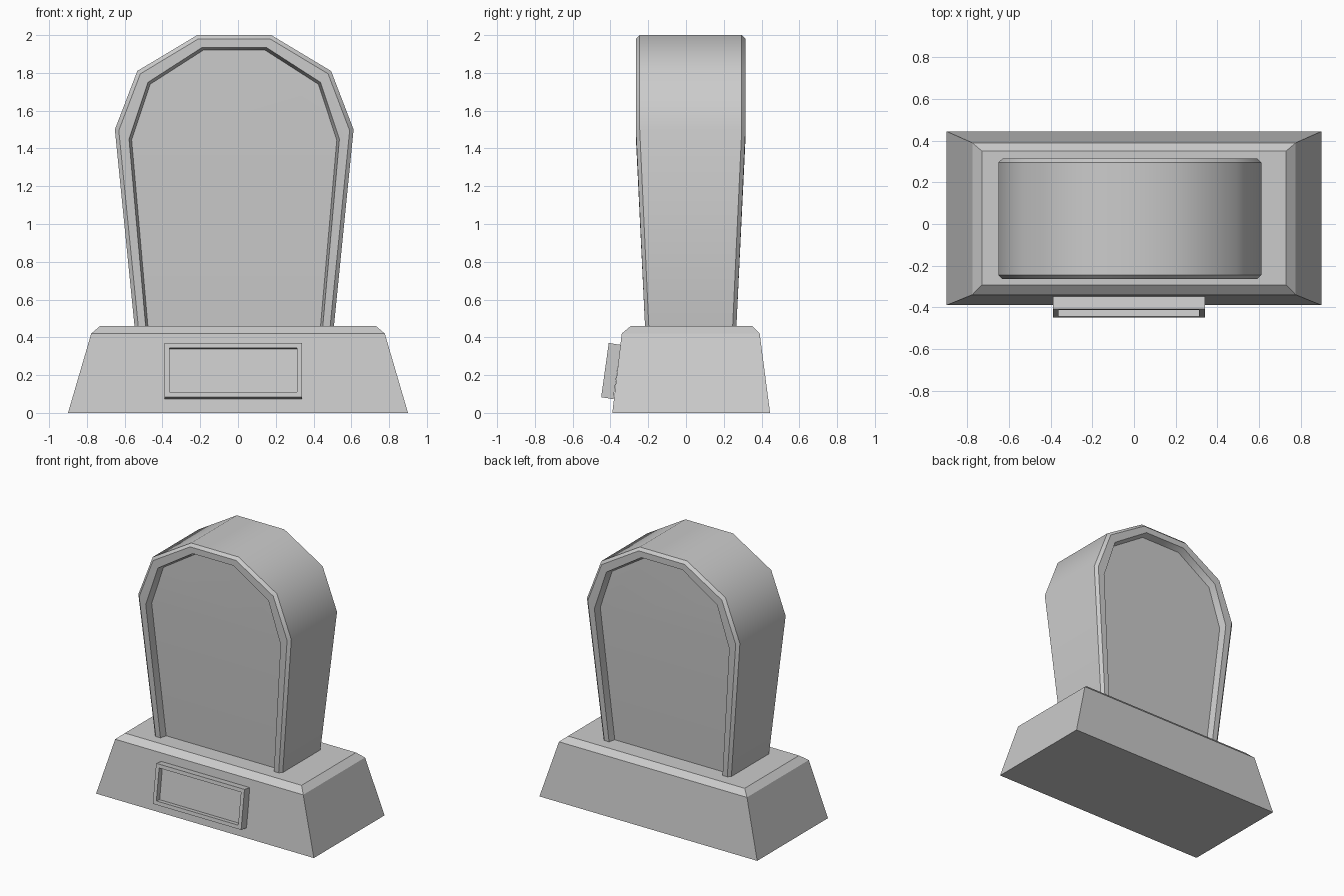
import bpy, bmesh, math
from mathutils import Vector

if "Cube" in bpy.data.objects:
    bpy.data.objects.remove(bpy.data.objects["Cube"])


def make_object(name, bm, smooth_angle=None):
    bmesh.ops.recalc_face_normals(bm, faces=bm.faces)
    mesh = bpy.data.meshes.new(name)
    bm.to_mesh(mesh)
    bm.free()
    ob = bpy.data.objects.new(name, mesh)
    bpy.context.collection.objects.link(ob)
    if smooth_angle:
        bpy.context.view_layer.objects.active = ob
        ob.select_set(True)
        bpy.ops.object.shade_smooth_by_angle(angle=math.radians(smooth_angle))
        ob.select_set(False)
    return ob


def bridge(bm, a, b, closed=False):
    n = len(a)
    for i in range(n if closed else n - 1):
        j = (i + 1) % n
        bm.faces.new((a[i], a[j], b[j], b[i]))


# plinth: tapered block with a chamfered top
bm = bmesh.new()
rings = []
for x, y0, y1, z in [(0.9, -0.39, 0.445, 0), (0.777, -0.34, 0.39, 0.42), (0.73, -0.292, 0.35, 0.46)]:
    rings.append([bm.verts.new(p) for p in
                  [(-x, y0, z), (x, y0, z), (x, y1, z), (-x, y1, z)]])
bridge(bm, rings[0], rings[1], True)
bridge(bm, rings[1], rings[2], True)
bm.faces.new(rings[0])
bm.faces.new(rings[2])
make_object("plinth", bm)

# headstone: arched slab, rim and recessed panel on both faces
CX, CY = -0.02, 0.025
HALF_DEPTH = [0.242, 0.29, 0.29, 0.29]   # thinner at the foot
OUTER = [(0.528, 0.46), (0.632, 1.5), (0.513, 1.81), (0.196, 2.0)]
CHAMFER = [(0.508, 0.46), (0.611, 1.495), (0.497, 1.795), (0.19, 1.98)]
RIM = [(0.469, 0.46), (0.557, 1.45), (0.457, 1.75), (0.17, 1.935)]
PANEL = [(0.457, 0.46), (0.543, 1.445), (0.445, 1.74), (0.164, 1.92)]


def arch(bm, half, side, sink):
    pts = [(-x, z, d) for (x, z), d in zip(half, HALF_DEPTH)]
    pts += [(-x, z, d) for x, z, d in reversed(pts)]
    return [bm.verts.new((CX + x, CY + side * (d - sink), z)) for x, z, d in pts]


bm = bmesh.new()
ends = []
for side in (-1, 1):
    loops = [arch(bm, p, side, s) for p, s in
             [(OUTER, 0.02), (CHAMFER, 0), (RIM, 0), (PANEL, 0.05)]]
    for a, b in zip(loops, loops[1:]):
        bridge(bm, a, b)
    panel = loops[-1]
    bm.faces.new((panel[0], panel[1], panel[-2], panel[-1]))
    bm.faces.new(panel[1:-1])
    ends.append(loops)
bridge(bm, ends[0][0], ends[1][0])
foot = [[l[0] for l in e] + [l[-1] for l in reversed(e)] for e in ends]
bm.faces.new(foot[0] + foot[1][::-1])
make_object("headstone", bm, 40)

# plaque: leaning frame on the plinth with a sunken centre
bm = bmesh.new()
X0, X1 = -0.39, 0.34
back = [bm.verts.new(p) for p in [(X0, -0.385, 0.073), (X1, -0.385, 0.073),
                                  (X1, -0.345, 0.36), (X0, -0.345, 0.36)]]
front = [bm.verts.new(p) for p in [(X0, -0.449, 0.083), (X1, -0.449, 0.083),
                                   (X1, -0.409, 0.37), (X0, -0.409, 0.37)]]
bridge(bm, back, front, True)
bm.faces.new(back[::-1])
face = bm.faces.new(front)
bmesh.ops.recalc_face_normals(bm, faces=bm.faces)
bmesh.ops.inset_individual(bm, faces=[face], thickness=0.038)
sink = face.normal * -0.04
face = bmesh.ops.extrude_discrete_faces(bm, faces=[face])["faces"][0]
bmesh.ops.translate(bm, vec=Vector(sink), verts=face.verts)
make_object("plaque", bm)
